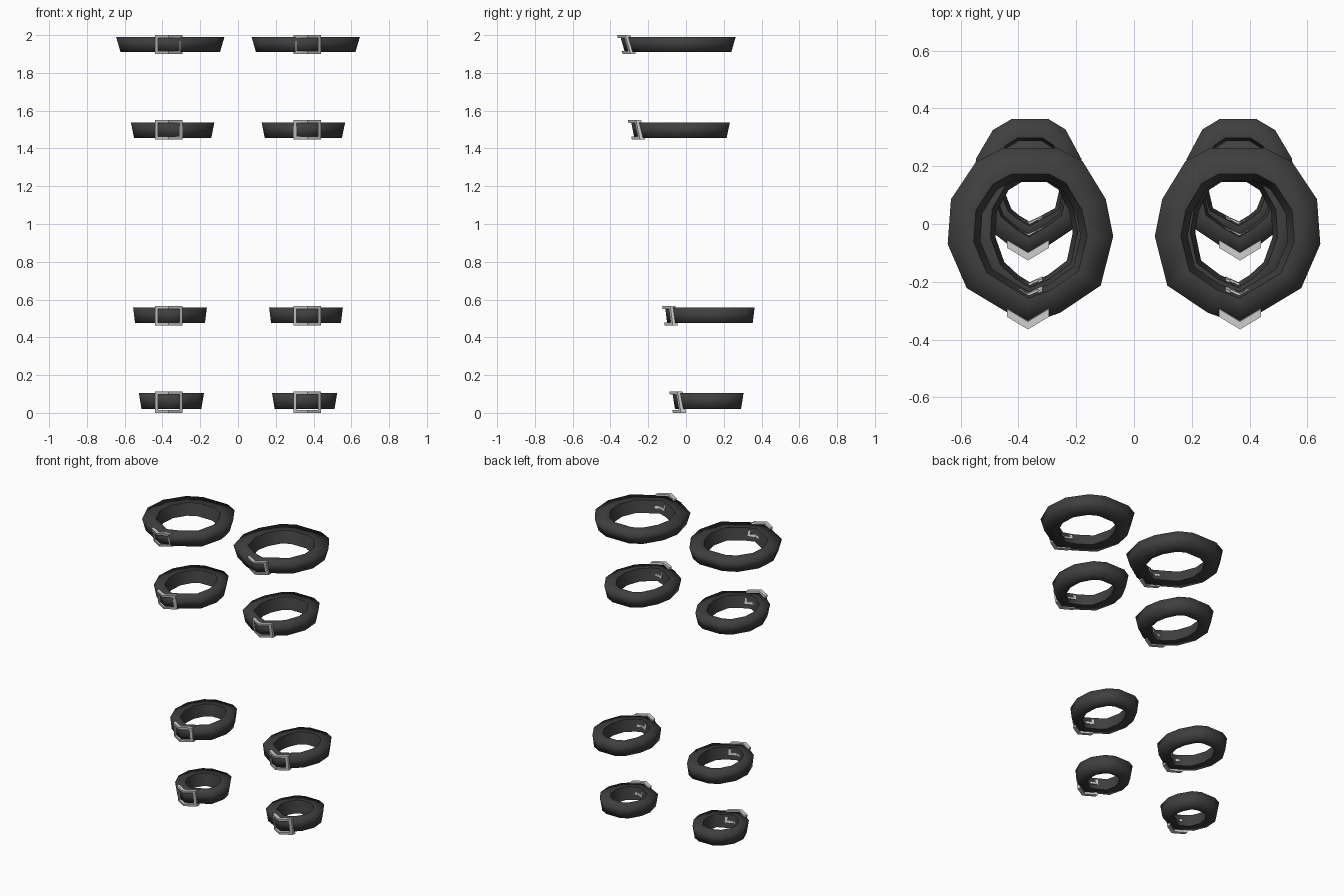
import bpy, bmesh

if "Cube" in bpy.data.objects:
    bpy.data.objects.remove(bpy.data.objects["Cube"])


def material(name, v):
    m = bpy.data.materials.new(name)
    m.diffuse_color = (v, v, v, 1)
    m.use_nodes = True
    m.node_tree.nodes["Principled BSDF"].inputs["Base Color"].default_value = m.diffuse_color
    return m


LEATHER = material("dark leather", 0.05)
METAL = material("pale metal", 0.62)
BUCKLE_X = -0.367

# strap outline in a unit box, from right of the front round the back
OUTLINE = [(0.85, -0.56), (1, 0), (0.91, 0.42), (0.63, 0.85), (0.33, 1), (-0.33, 1),
           (-0.66, 0.84), (-0.96, 0.42), (-1, -0.09), (-0.77, -0.59)]

# x range, y range at the top edge, z range, taper, thickness, buckle z range
STRAPS = {
    "upper_thigh": (-0.645, -0.072, -0.347, 0.263, 1.91, 1.99, 0.023, 0.09, 1.9, 2.0),
    "lower_thigh": (-0.567, -0.125, -0.29, 0.232, 1.455, 1.537, 0.017, 0.07, 1.447, 1.55),
    "upper_shin": (-0.555, -0.165, -0.11, 0.363, 0.475, 0.557, 0.01, 0.065, 0.462, 0.566),
    "ankle": (-0.525, -0.18, -0.072, 0.305, 0.02, 0.105, 0.014, 0.065, 0.0, 0.114),
}


def finish(bm, name, mat, side, sharp=()):
    """Make an object, mirrored to the other leg when side is -1."""
    for e in sharp:
        e.smooth = False
    for f in bm.faces:
        f.smooth = True
    for v in bm.verts:
        v.co.x *= side
    bmesh.ops.recalc_face_normals(bm, faces=bm.faces)
    me = bpy.data.meshes.new(name)
    bm.to_mesh(me)
    bm.free()
    me.materials.append(mat)
    ob = bpy.data.objects.new(name, me)
    bpy.context.collection.objects.link(ob)
    return ob


def loop(x0, x1, y0, y1, inset):
    cx, cy, hx, hy = (x0 + x1) / 2, (y0 + y1) / 2, (x1 - x0) / 2, (y1 - y0) / 2
    pts = [(cx + hx * u, cy + hy * v) for u, v in OUTLINE]
    pts += [(-0.437, y0 + 0.04), (BUCKLE_X, y0), (cx + 0.36 * hx, y0 + 0.04)]
    sx, sy = 1 - inset / hx, 1 - inset / hy
    return [(cx + (x - cx) * sx, cy + (y - cy) * sy) for x, y in pts]


def strap(name, side, x0, x1, y0, y1, z0, z1, taper, thick):
    bm = bmesh.new()
    rings = []
    # outer bottom, outer top, inner top, inner bottom
    for inset, z in ((taper, z0), (0, z1), (thick, z1), (thick + taper, z0)):
        rings.append([bm.verts.new((x, y, z)) for x, y in loop(x0, x1, y0, y1, inset)])
    n = len(rings[0])
    for i in range(4):
        a, b = rings[i], rings[(i + 1) % 4]
        for j in range(n):
            k = (j + 1) % n
            bm.faces.new((a[j], a[k], b[k], b[j]))
    sharp = [bm.edges.get((r[j], r[(j + 1) % n])) for r in rings[2:] for j in range(n)]
    finish(bm, name, LEATHER, side, sharp)


def bent_bars(name, side, bars, y_at, depth):
    """Rectangles (x0, x1, z0, z1) given depth, following a bent surface."""
    bm = bmesh.new()
    for xa, xb, za, zb in bars:
        xs = [xa, 0, xb] if xa < 0 < xb else [xa, xb]
        cols = []
        for x in xs:
            cols.append([bm.verts.new((BUCKLE_X + x, y_at(x, z) + d, z))
                         for z, d in ((za, 0), (zb, 0), (zb, depth), (za, depth))])
        for a, b in zip(cols, cols[1:]):
            for i in range(4):
                bm.faces.new((a[i], a[(i + 1) % 4], b[(i + 1) % 4], b[i]))
        bm.faces.new(cols[0])
        bm.faces.new(cols[-1])
    ob = finish(bm, name, METAL, side)
    bpy.context.view_layer.objects.active = ob
    ob.select_set(True)
    bpy.ops.object.shade_smooth_by_angle(angle=0.6)
    ob.select_set(False)


for part, (x0, x1, y0, y1, z0, z1, taper, thick, b0, b1) in STRAPS.items():
    for side, leg in ((1, "left"), (-1, "right")):
        strap(f"{leg}_{part}_strap", side, x0, x1, y0, y1, z0, z1, taper, thick)

        # buckle frame wrapped over the front corner of the strap
        def front(x, z):
            return y0 - 0.015 + 0.6 * abs(x) + (z1 - z) / (z1 - z0) * taper
        w, t = 0.072, 0.016
        bent_bars(f"{leg}_{part}_buckle", side,
                  [(-w, w, b0, b0 + t), (-w, w, b1 - t, b1),
                   (-w, -w + t, b0 + t, b1 - t), (w - t, w, b0 + t, b1 - t)], front, 0.027)

        # small keeper bar on the inside of the strap
        def inner(x, z):
            return y0 + thick + 0.45 * abs(x) + (z1 - z) / (z1 - z0) * taper - 0.002
        zm = (z0 + z1) / 2
        bent_bars(f"{leg}_{part}_keeper", side,
                  [(-0.05, 0.05, zm - 0.008, zm + 0.006), (0.035, 0.05, zm + 0.006, zm + 0.028)],
                  inner, 0.008)
